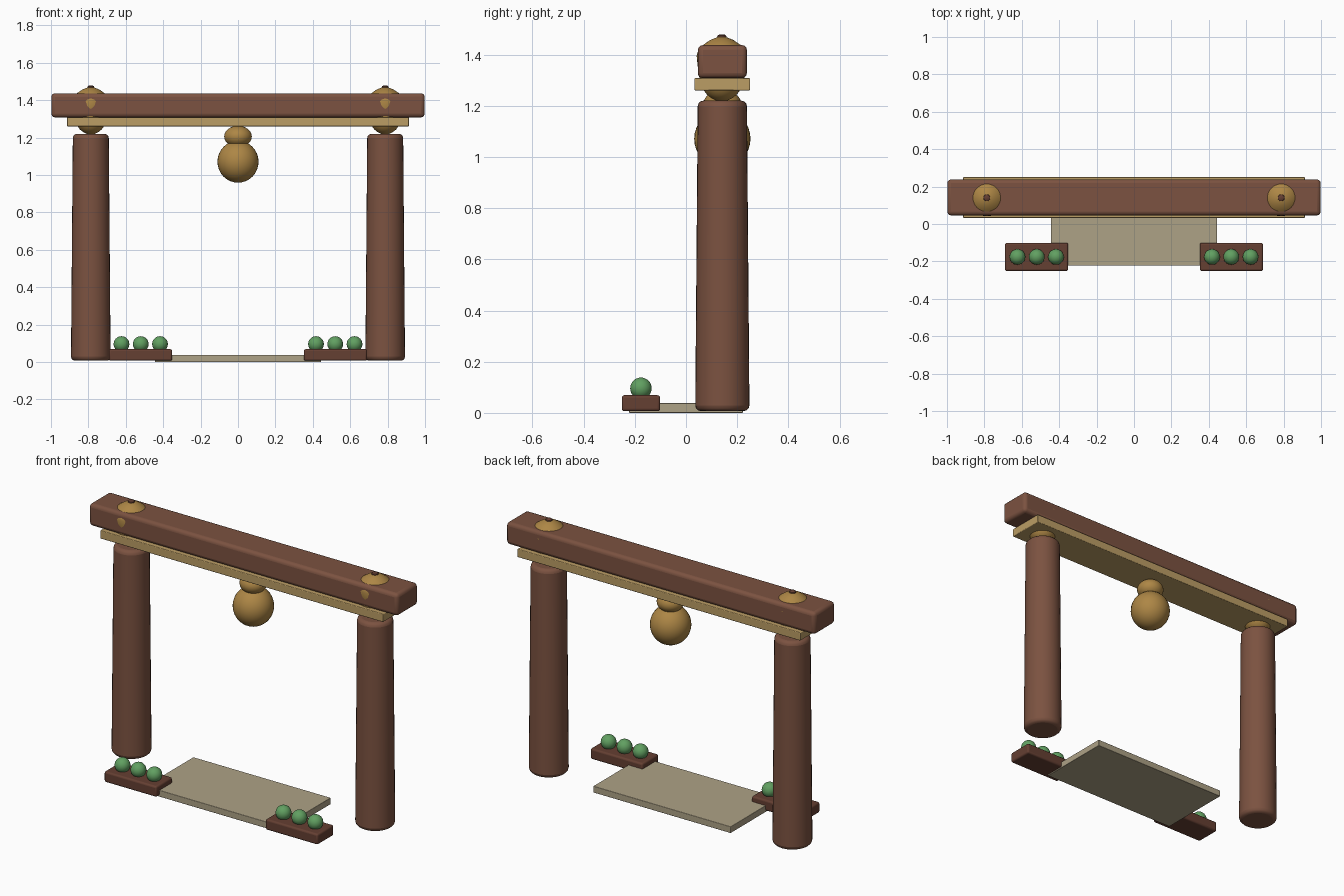
import bpy, math

if "Cube" in bpy.data.objects:
    bpy.data.objects.remove(bpy.data.objects["Cube"])


def mat(name, rgb):
    m = bpy.data.materials.new(name)
    m.diffuse_color = (*rgb, 1)
    m.use_nodes = True
    m.node_tree.nodes["Principled BSDF"].inputs["Base Color"].default_value = m.diffuse_color
    return m


WOOD = mat("red_wood", (0.20, 0.085, 0.052))
DARK = mat("dark_wood", (0.13, 0.05, 0.032))
TAN = mat("tan_wood", (0.50, 0.34, 0.13))
STONE = mat("stone", (0.42, 0.36, 0.24))
BRASS = mat("brass", (0.42, 0.24, 0.06))
GREEN = mat("leaf", (0.12, 0.35, 0.12))


def finish(name, m, bevel=0, segments=3):
    o = bpy.context.object
    o.name = name
    o.data.materials.append(m)
    if bevel:
        b = o.modifiers.new("round", 'BEVEL')
        b.width, b.segments, b.limit_method = bevel, segments, 'ANGLE'
        b.angle_limit = math.radians(40)
    bpy.ops.object.shade_smooth_by_angle(angle=math.radians(35))
    return o


def box(name, m, x, y, z, bevel):
    """Box from (min, max) ranges."""
    bpy.ops.mesh.primitive_cube_add(size=1, location=[sum(r) / 2 for r in (x, y, z)])
    bpy.context.object.scale = [r[1] - r[0] for r in (x, y, z)]
    bpy.ops.object.transform_apply(location=False, rotation=False, scale=True)
    return finish(name, m, bevel)


def ball(name, m, loc, rx, rz):
    bpy.ops.mesh.primitive_uv_sphere_add(segments=32, ring_count=16, location=loc)
    bpy.context.object.scale = (rx, rx, rz)
    bpy.ops.object.transform_apply(location=False, rotation=False, scale=True)
    return finish(name, m)


def lathe(name, m, loc, profile, n=32):
    verts = [(r * math.cos(2 * math.pi * i / n), r * math.sin(2 * math.pi * i / n), z)
             for r, z in profile for i in range(n)]
    faces = [(k * n + i, k * n + (i + 1) % n, (k + 1) * n + (i + 1) % n, (k + 1) * n + i)
             for k in range(len(profile) - 1) for i in range(n)]
    faces += [tuple(reversed(range(n))), tuple(range(len(verts) - n, len(verts)))]
    me = bpy.data.meshes.new(name)
    me.from_pydata(verts, [], faces)
    o = bpy.data.objects.new(name, me)
    bpy.context.collection.objects.link(o)
    o.location = loc
    bpy.ops.object.select_all(action='DESELECT')
    o.select_set(True)
    bpy.context.view_layer.objects.active = o
    return finish(name, m)


YC = 0.142  # depth centre of the gate

# Lintel, plank beneath it, and threshold slab
box("top_beam", WOOD, (-0.998, 0.998), (0.046, 0.238), (1.308, 1.437), 0.02)
box("under_plank", TAN, (-0.914, 0.914), (0.033, 0.251), (1.26, 1.308), 0.004)
box("threshold_slab", STONE, (-0.444, 0.444), (-0.222, 0.222), (0, 0.038), 0.003)

for s, side in ((-1, "left"), (1, "right")):
    # Tapered post
    bpy.ops.mesh.primitive_cone_add(vertices=32, radius1=0.106, radius2=0.096, depth=1.213,
                                    location=(s * 0.787, YC, 0.6135))
    finish(side + "_post", WOOD, 0.022)
    # Brass finial passing through the beam, with a dark peg on top
    lathe(side + "_finial", BRASS, (s * 0.787, YC - 0.002, 0),
          [(0.01, 1.215), (0.04, 1.229), (0.058, 1.243), (0.072, 1.262), (0.088, 1.31),
           (0.095, 1.36), (0.0985, 1.395), (0.092, 1.417), (0.073, 1.438),
           (0.045, 1.457), (0.015, 1.469)])
    lathe(side + "_finial_peg", DARK, (s * 0.787, YC - 0.002, 0),
          [(0.017, 1.455), (0.019, 1.465), (0.017, 1.474), (0.011, 1.478)], 16)
    # Planter with three round shrubs
    xs = sorted((s * 0.352, s * 0.69))
    box(side + "_planter", DARK, xs, (-0.251, -0.101), (0.007, 0.069), 0.01)
    for i in range(3):
        ball(f"{side}_shrub_{i + 1}", GREEN, (s * (0.417 + 0.103 * i), -0.176, 0.096), 0.042, 0.042)

# Hanging bell: neck and body
ball("bell_neck", BRASS, (0, YC, 1.206), 0.074, 0.057)
ball("bell_body", BRASS, (0, YC, 1.071), 0.11, 0.112)
